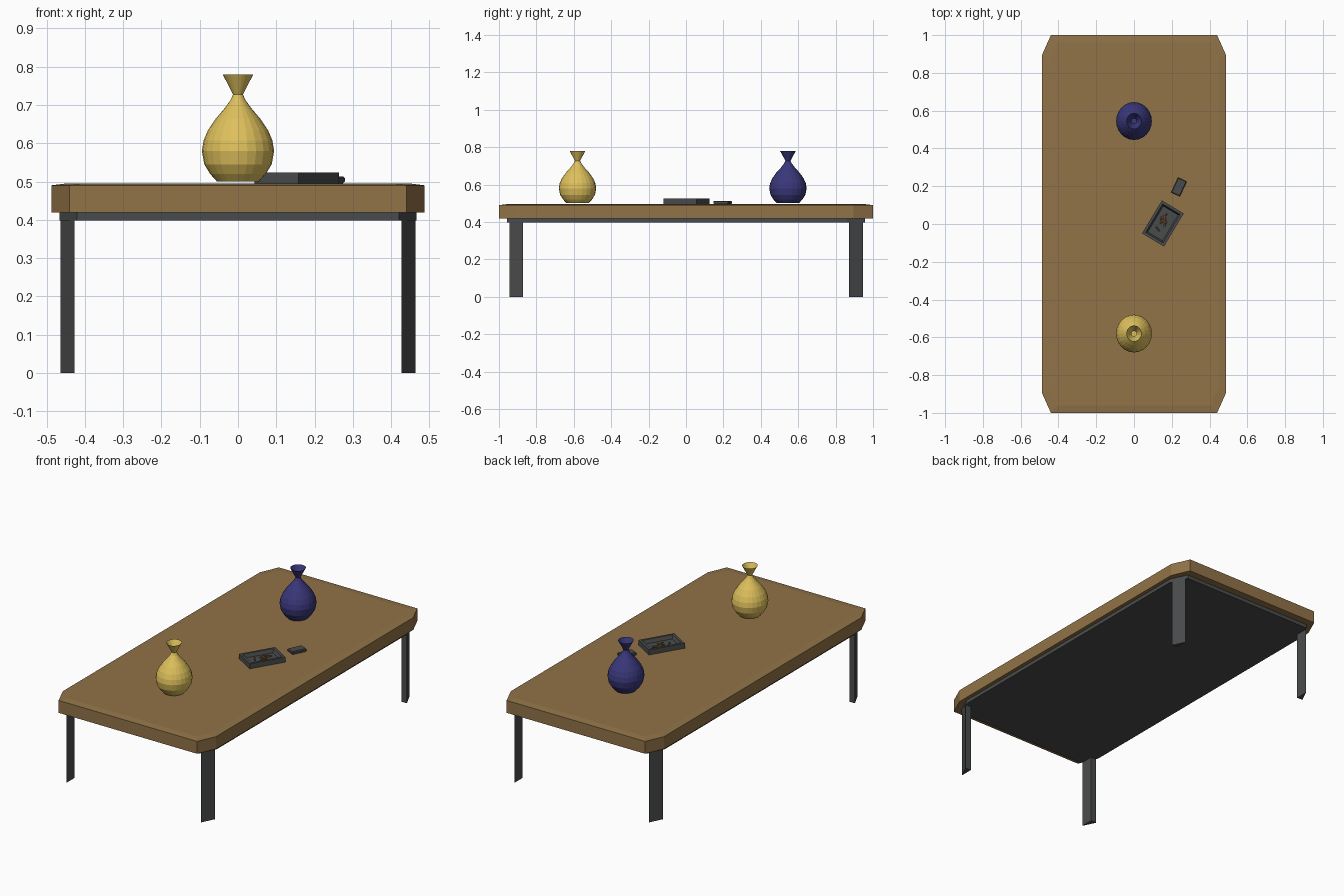
import bpy, bmesh, math, random
from mathutils import Matrix, Vector

if "Cube" in bpy.data.objects:
    bpy.data.objects.remove(bpy.data.objects["Cube"])

random.seed(3)


def material(name, r, g, b):
    def lin(c):
        c /= 255
        return c / 12.92 if c <= 0.04045 else ((c + 0.055) / 1.055) ** 2.4
    m = bpy.data.materials.new(name)
    m.diffuse_color = (lin(r), lin(g), lin(b), 1)
    m.use_nodes = True
    m.node_tree.nodes["Principled BSDF"].inputs["Base Color"].default_value = m.diffuse_color
    return m


WOOD = material("brown wood", 145, 115, 72)
METAL = material("dark grey metal", 74, 75, 76)
YELLOW = material("yellow ceramic", 222, 192, 92)
BLUE = material("dark blue ceramic", 57, 55, 122)
ASH = material("brown stubs", 122, 90, 50)


def finish(name, bm, mat):
    bmesh.ops.recalc_face_normals(bm, faces=bm.faces)
    me = bpy.data.meshes.new(name)
    bm.to_mesh(me)
    bm.free()
    me.materials.append(mat)
    ob = bpy.data.objects.new(name, me)
    bpy.context.collection.objects.link(ob)
    return ob


def loft(name, sections, mat, caps=(True, True)):
    """Skin a stack of equal-length point rings."""
    bm = bmesh.new()
    rings = [[bm.verts.new(p) for p in s] for s in sections]
    n = len(rings[0])
    for a, b in zip(rings, rings[1:]):
        for i in range(n):
            j = (i + 1) % n
            bm.faces.new((a[i], a[j], b[j], b[i]))
    if caps[0]:
        bm.faces.new(rings[0][::-1])
    if caps[1]:
        bm.faces.new(rings[-1])
    return finish(name, bm, mat)


def octagon(x, y, cx, cy, z):
    return [(x - cx, -y, z), (x, cy - y, z), (x, y - cy, z), (x - cx, y, z),
            (cx - x, y, z), (-x, y - cy, z), (-x, cy - y, z), (cx - x, -y, z)]


def rect(w, l, z):
    return [(-w, -l, z), (w, -l, z), (w, l, z), (-w, l, z)]


# Table top with cut corners and a barely raised centre
loft("table_top", [octagon(0.487, 1.0, 0.047, 0.105, 0.419),
                   octagon(0.487, 1.0, 0.047, 0.105, 0.490),
                   octagon(0.447, 0.96, 0.04, 0.09, 0.495)], WOOD)

# Metal frame plate below
loft("under_frame", [octagon(0.466, 0.957, 0.045, 0.1, 0.398),
                     octagon(0.466, 0.957, 0.045, 0.1, 0.419)], METAL)

# Three-sided corner legs
for sx, side in ((-1, "left"), (1, "right")):
    for sy, end in ((-1, "front"), (1, "back")):
        tri = [(0.463, 0.872), (0.427, 0.945), (0.427, 0.872)]
        loft(f"{end}_{side}_leg",
             [[(sx * x, sy * y, z) for x, y in tri] for z in (0, 0.40)], METAL)

# Vases, slightly oval open lathes
PROFILE = [(0.055, 0.500), (0.073, 0.520), (0.088, 0.545), (0.0945, 0.580),
           (0.090, 0.607), (0.079, 0.633), (0.059, 0.663), (0.036, 0.690),
           (0.020, 0.712), (0.013, 0.727), (0.023, 0.747), (0.040, 0.780)]
SIDES = 24
for name, y, mat in (("yellow_vase", -0.58, YELLOW), ("blue_vase", 0.545, BLUE)):
    loft(name, [[(r * math.cos(2 * math.pi * i / SIDES),
                  y + 1.06 * r * math.sin(2 * math.pi * i / SIDES), z)
                 for i in range(SIDES)] for r, z in PROFILE], mat, (True, False))

# Ashtray: rectangular dish with a sunken floor
TURN = math.radians(-31)
tray = loft("ashtray", [rect(0.0675, 0.102, 0.495), rect(0.0675, 0.102, 0.524),
                        rect(0.054, 0.088, 0.524), rect(0.046, 0.080, 0.504)], METAL)
tray.location = (0.153, 0.003, 0)
tray.rotation_euler.z = TURN

# Stubs lying in the ashtray
bm = bmesh.new()
for i in range(9):
    spot = Vector((random.uniform(-0.018, 0.018), random.uniform(-0.042, 0.042), 0.508))
    bmesh.ops.create_cone(
        bm, cap_ends=True, segments=6, radius1=0.004, radius2=0.004, depth=0.03,
        matrix=Matrix.Translation(spot)
        @ Matrix.Rotation(random.uniform(0, math.pi), 4, 'Z')
        @ Matrix.Rotation(math.pi / 2, 4, 'Y'))
stubs = finish("stubs", bm, ASH)
stubs.location = tray.location
stubs.rotation_euler.z = TURN

# Small flat case beside the ashtray
case = loft("small_case", [rect(0.022, 0.038, 0.495), rect(0.0255, 0.0435, 0.501),
                           rect(0.0255, 0.0435, 0.509), rect(0.022, 0.040, 0.513)], METAL)
case.location = (0.238, 0.196, 0)
case.rotation_euler.z = math.radians(-25)
